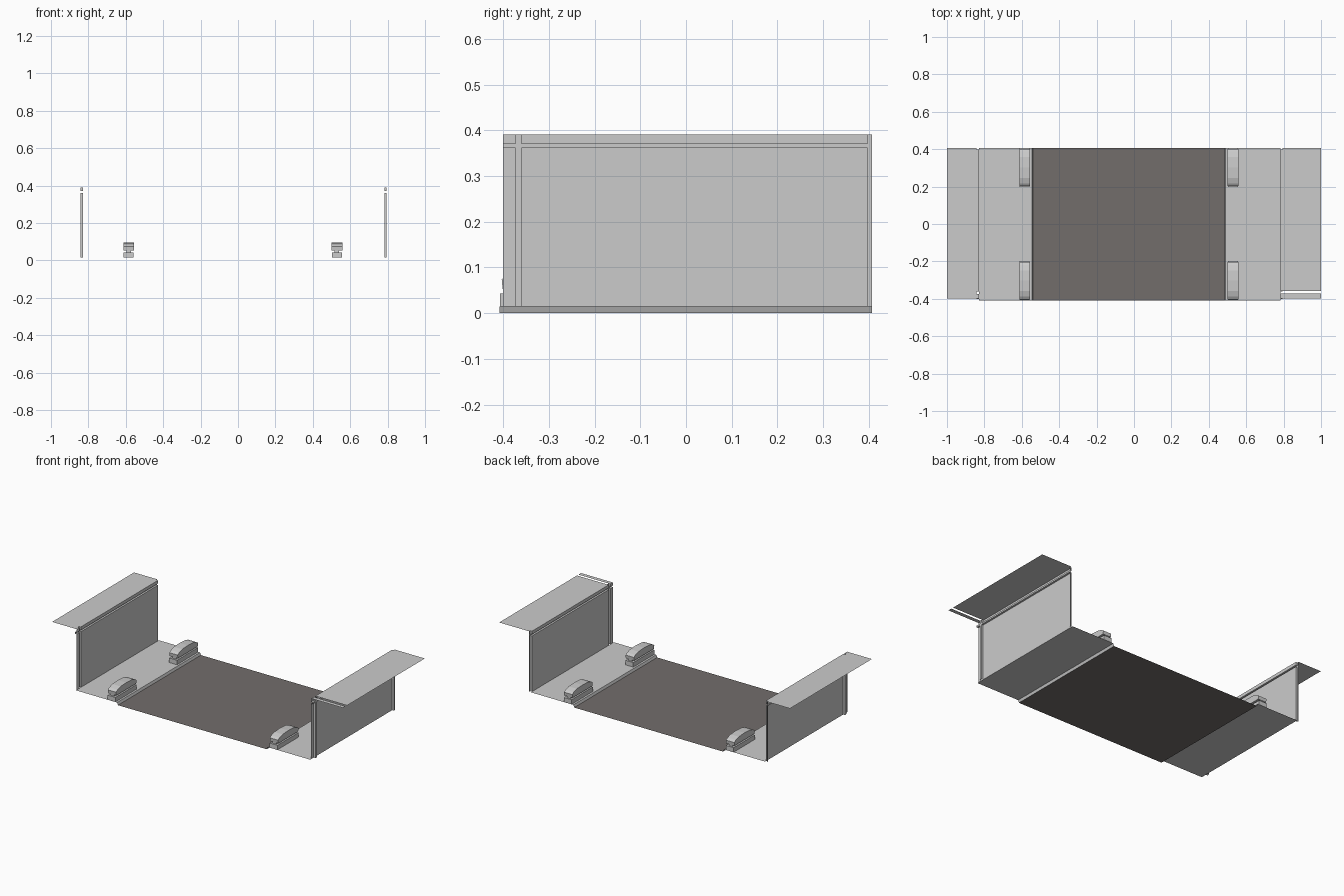
import bpy, bmesh

if "Cube" in bpy.data.objects:
    bpy.data.objects.remove(bpy.data.objects["Cube"])

CX = -0.028            # centre line of the track bed
Y0, Y1 = -0.408, 0.407
FLOOR, TOP = 0.015, 0.391


def finish(name, bm, mat=None):
    bmesh.ops.remove_doubles(bm, verts=bm.verts, dist=0.0002)
    me = bpy.data.meshes.new(name)
    bm.to_mesh(me)
    bm.free()
    ob = bpy.data.objects.new(name, me)
    bpy.context.collection.objects.link(ob)
    if mat:
        me.materials.append(mat)
    return ob


def quad(bm, *pts):
    bm.faces.new([bm.verts.new(p) for p in pts])


def strip(name, profile, y0, y1, mat=None):
    """Open sheet: an xz profile swept along y, facing up for rising x."""
    bm = bmesh.new()
    for (xa, za), (xb, zb) in zip(profile, profile[1:]):
        quad(bm, (xa, y0, za), (xb, y0, zb), (xb, y1, zb), (xa, y1, za))
    return finish(name, bm, mat)


def prism(bm, profile, x0, x1):
    """Closed solid: a yz profile extruded along x."""
    a = [bm.verts.new((x0, y, z)) for y, z in profile]
    b = [bm.verts.new((x1, y, z)) for y, z in profile]
    bm.faces.new(a)
    bm.faces.new(b[::-1])
    n = len(a)
    for i in range(n):
        j = (i + 1) % n
        bm.faces.new((a[j], a[i], b[i], b[j]))


def tiled_wall(name, face, groove):
    """Panel wall with recessed joints, built as a stepped relief."""
    ys = [-0.4, -0.373, -0.36, 0.397, Y1]
    zs = [FLOOR, 0.361, 0.371, TOP]
    bm = bmesh.new()

    def depth(i, k):
        return groove if i in (1, 3) or k == 1 else face

    for i in range(4):
        for k in range(3):
            x = depth(i, k)
            ya, yb, za, zb = ys[i], ys[i + 1], zs[k], zs[k + 1]
            pts = [(x, ya, za), (x, yb, za), (x, yb, zb), (x, ya, zb)]
            quad(bm, *(pts if face > groove else pts[::-1]))
            if i < 3 and depth(i + 1, k) != x:
                xn = depth(i + 1, k)
                quad(bm, (x, yb, za), (xn, yb, za), (xn, yb, zb), (x, yb, zb))
            if k < 2 and depth(i, k + 1) != x:
                xn = depth(i, k + 1)
                quad(bm, (x, ya, zb), (x, yb, zb), (xn, yb, zb), (xn, ya, zb))
    bmesh.ops.remove_doubles(bm, verts=bm.verts, dist=0.0002)
    return finish(name, bm)


dark = bpy.data.materials.new("dark_road")
dark.diffuse_color = (0.17, 0.155, 0.148, 1)
dark.use_nodes = True
dark.node_tree.nodes["Principled BSDF"].inputs["Base Color"].default_value = dark.diffuse_color

# Road and raised pavements with small sloped kerbs
strip("road", [(CX - 0.512, 0), (CX + 0.512, 0)], Y0, Y1, dark)
strip("left_pavement", [(-0.829, FLOOR), (CX - 0.518, FLOOR), (CX - 0.512, 0)], Y0, Y1)
strip("right_pavement", [(CX + 0.512, 0), (CX + 0.518, FLOOR), (0.782, FLOOR)], Y0, Y1)

# Side walls
tiled_wall("left_wall", -0.829, -0.841)
tiled_wall("right_wall", 0.782, 0.794)

# Upper ledges, the right one split by an open joint
strip("left_ledge", [(-1, TOP), (-0.841, TOP)], -0.398, Y1)
strip("left_ledge_edge", [(-0.841, TOP), (-0.829, TOP)], -0.36, 0.397)
strip("left_ledge_front_edge", [(-0.841, TOP), (-0.829, TOP)], -0.398, -0.373)
strip("right_ledge", [(0.794, TOP), (1, TOP)], -0.357, Y1)
strip("right_ledge_edge", [(0.782, TOP), (0.794, TOP)], -0.357, 0.397)
strip("right_ledge_front", [(0.782, TOP), (1, TOP)], -0.397, -0.372)

# Four benches: foot block, narrow neck and arched head
base = [(-0.104, FLOOR), (0.104, FLOOR), (0.104, 0.043), (-0.104, 0.043)]
neck = [(-0.095, 0.043), (0.095, 0.043), (0.095, 0.054), (-0.095, 0.054)]
head = [(-0.098, 0.053), (0.098, 0.053), (0.1, 0.074), (0.085, 0.084),
        (0.055, 0.093), (0.0, 0.096), (-0.055, 0.093), (-0.085, 0.084), (-0.1, 0.074)]
for side, sx in (("left", -1), ("right", 1)):
    for end, cy in (("front", -0.303), ("back", 0.302)):
        bm = bmesh.new()
        for prof, half in ((base, 0.0265), (neck, 0.012), (head, 0.0285)):
            prism(bm, prof, -half, half)
        bmesh.ops.recalc_face_normals(bm, faces=bm.faces)
        ob = finish(f"{side}_{end}_bench", bm)
        ob.location = (CX + sx * 0.557, cy, 0)
